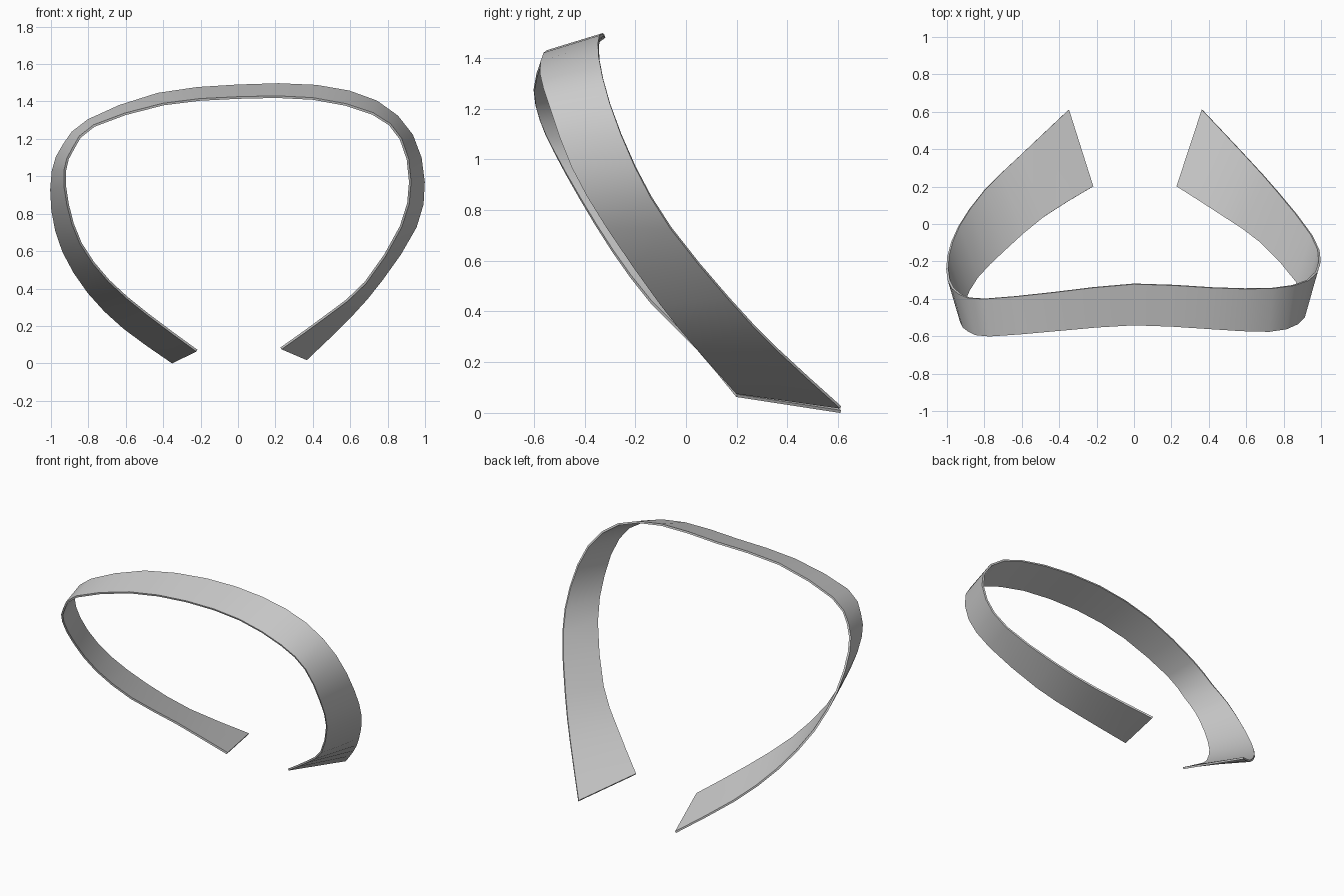
import bpy, bmesh
from mathutils import Vector

if "Cube" in bpy.data.objects:
    bpy.data.objects.remove(bpy.data.objects["Cube"])

STEPS = 2          # stations per span
THICKNESS = 0.012

# Control stations along the band: (rear edge point, front edge point)
STATIONS = [
    ((-.35, .61, .005), (-.22, .20, .068)),
    ((-.61, .365, .19), (-.48, .04, .26)),
    ((-.80, .18, .38), (-.69, -.14, .44)),
    ((-.935, -.01, .60), (-.84, -.29, .64)),
    ((-.993, -.17, .82), (-.91, -.42, .85)),
    ((-.99, -.30, 1.03), (-.925, -.52, 1.03)),
    ((-.93, -.375, 1.17), (-.88, -.575, 1.15)),
    ((-.80, -.40, 1.30), (-.77, -.60, 1.27)),
    ((-.43, -.365, 1.44), (-.40, -.57, 1.385)),
    ((0, -.32, 1.485), (0, -.54, 1.42)),
    ((.42, -.34, 1.483), (.40, -.56, 1.415)),
    ((.74, -.343, 1.40), (.72, -.575, 1.335)),
    ((.93, -.30, 1.22), (.87, -.535, 1.20)),
    ((.993, -.20, .97), (.92, -.45, .97)),
    ((.95, -.06, .73), (.87, -.31, .73)),
    ((.77, .17, .45), (.68, -.10, .43)),
    ((.60, .36, .25), (.48, .04, .26)),
    ((.365, .61, .022), (.23, .20, .08)),
]


def smooth_path(points, steps):
    """Catmull-Rom curve through the points."""
    p = [Vector(q) for q in points]
    p = [2 * p[0] - p[1]] + p + [2 * p[-1] - p[-2]]
    path = []
    for a, b, c, d in zip(p, p[1:], p[2:], p[3:]):
        for i in range(steps):
            t = i / steps
            path.append(0.5 * (2 * b + (c - a) * t
                               + (2 * a - 5 * b + 4 * c - d) * t ** 2
                               + (3 * b - a - 3 * c + d) * t ** 3))
    return path + [p[-2]]


# Ribbon surface between the two edges
rear = smooth_path([s[0] for s in STATIONS], STEPS)
front = smooth_path([s[1] for s in STATIONS], STEPS)
bm = bmesh.new()
rows = [(bm.verts.new(r), bm.verts.new(f)) for r, f in zip(rear, front)]
for (r0, f0), (r1, f1) in zip(rows, rows[1:]):
    bm.faces.new((r0, f0, f1, r1))
mesh = bpy.data.meshes.new("head_band")
bm.to_mesh(mesh)
bm.free()
band = bpy.data.objects.new("head_band", mesh)
bpy.context.collection.objects.link(band)

# Thin sheet thickness
bpy.context.view_layer.objects.active = band
band.select_set(True)
solid = band.modifiers.new("thickness", 'SOLIDIFY')
solid.thickness = THICKNESS
solid.offset = 0
bpy.ops.object.modifier_apply(modifier=solid.name)
bpy.ops.object.shade_smooth_by_angle()
